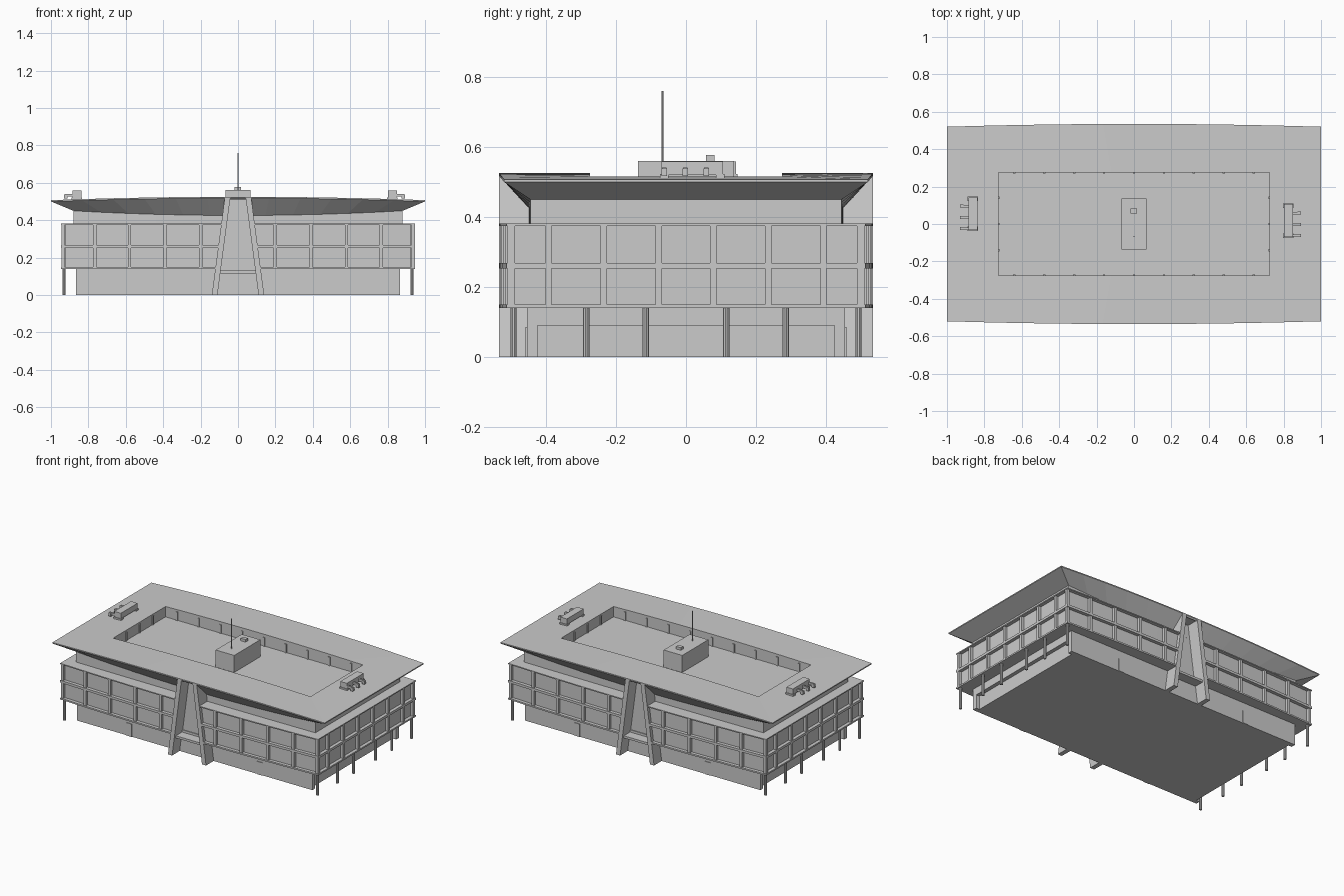
import bpy, bmesh

if "Cube" in bpy.data.objects:
    bpy.data.objects.remove(bpy.data.objects["Cube"])


def make(name, verts, faces):
    me = bpy.data.meshes.new(name)
    bm = bmesh.new()
    vs = [bm.verts.new(v) for v in verts]
    for f in faces:
        bm.faces.new([vs[i] for i in f])
    bmesh.ops.recalc_face_normals(bm, faces=bm.faces)
    bm.to_mesh(me)
    bm.free()
    ob = bpy.data.objects.new(name, me)
    bpy.context.collection.objects.link(ob)
    return ob


def loft(name, rings):
    """Skin matching closed rings and cap both ends."""
    n = len(rings[0])
    verts = [p for r in rings for p in r]
    faces = [(k*n + i, k*n + (i+1) % n, (k+1)*n + (i+1) % n, (k+1)*n + i)
             for k in range(len(rings)-1) for i in range(n)]
    faces += [tuple(range(n)), tuple(range((len(rings)-1)*n, len(rings)*n))]
    return make(name, verts, faces)


def box(name, x0, x1, y0, y1, z0, z1):
    return loft(name, [[(x0, y0, z), (x1, y0, z), (x1, y1, z), (x0, y1, z)] for z in (z0, z1)])


def rod(name, p, r, z0, z1, seg=10):
    bpy.ops.mesh.primitive_cylinder_add(vertices=seg, radius=r, depth=z1-z0,
                                        location=(p[0], p[1], (z0+z1)/2))
    bpy.context.object.name = name


def fin_outer(z):
    return 0.14 - 0.133*z


def facade_y(x):
    return 0.535 - 0.022*(x/0.947)**2


def storey_ring(z, d):
    """Bowed floor outline, inset by d, notched at the entrance fins."""
    X, w = 0.947 - d, fin_outer(z) - 0.015
    half = [(X - (X-w)*i/5, facade_y(X - (X-w)*i/5) - d) for i in range(6)] + [(w, 0.45)]
    back = half + [(-x, y) for x, y in reversed(half)]
    return [(x, y, z) for x, y in back] + [(-x, -y, z) for x, y in back]


# Ground floor with recessed side openings
box("ground_floor", -0.84, 0.84, -0.455, 0.455, 0, 0.145)
for s in (-1, 1):
    xa, xb = sorted((s*0.84, s*0.865))
    box("side_lintel", xa, xb, -0.455, 0.455, 0.09, 0.145)
    for t in (-1, 1):
        ya, yb = sorted((t*0.425, t*0.455))
        box("side_pier", xa, xb, ya, yb, 0, 0.09)
        da, db = sorted((t*0.455, t*0.459))
        box("ground_door", s*0.48-0.02, s*0.48+0.02, da, db, 0, 0.085)

# Office floors: slabs and recessed glazing
for z0, z1 in ((0.14, 0.15), (0.252, 0.268), (0.374, 0.381)):
    loft("floor_slab", [storey_ring(z0, 0), storey_ring(z1, 0)])
for z0, z1 in ((0.15, 0.252), (0.268, 0.374)):
    loft("glazing", [storey_ring(z0, 0.022), storey_ring(z1, 0.022)])
    for s in (-1, 1):
        for x in (0.2, 0.39, 0.58, 0.765, 0.936):
            for t in (-1, 1):
                y = facade_y(x)
                ya, yb = sorted((t*(y-0.025), t*(y-0.004)))
                box("front_mullion", s*x-0.009, s*x+0.009, ya, yb, z0, z1)
        xa, xb = sorted((s*0.92, s*0.943))
        for y in (-0.393, -0.235, -0.078, 0.078, 0.235, 0.393):
            box("side_mullion", xa, xb, y-0.009, y+0.009, z0, z1)

# Columns under the side overhangs
for s in (-1, 1):
    for y in (-0.493, -0.285, -0.115, 0.115, 0.285, 0.493):
        rod("column", (s*0.93, y), 0.009, 0, 0.142)


# Roof and set-back storey
def roof_z(x):
    return 0.525 - 0.018*x*x


def roof_ring(X, Y, bow, zf):
    T = [1 - i/6 for i in range(13)]
    side = [(X*t, Y + bow*(1-t*t), zf(X*t)) for t in T]
    return side + [(-x, -y, z) for x, y, z in side]


roof = loft("roof", [
    roof_ring(0.88, 0.445, 0.005, lambda x: 0.375),
    roof_ring(0.88, 0.445, 0.005, lambda x: 0.425 + 0.025*(x/0.88)**2),
    roof_ring(1.0, 0.52, 0.015, lambda x: roof_z(x) - 0.007),
    roof_ring(1.0, 0.52, 0.015, roof_z),
    roof_ring(0.725, 0.275, 0, roof_z),
    roof_ring(0.725, 0.275, 0, lambda x: 0.447)])

# Entrance bays: tapered fins, canopy, and the slot cut up into the eaves
for t in (-1, 1):
    ya, yb = sorted((t*0.45, t*0.527))
    cut = box("slot_cutter", -0.06, 0.06, ya, yb, 0.38, 0.514)
    cut.hide_render = True
    cut.hide_viewport = True
    m = roof.modifiers.new("slot", "BOOLEAN")
    m.operation, m.object, m.solver = "DIFFERENCE", cut, "EXACT"
    ya, yb = sorted((t*0.44, t*0.535))
    for s in (-1, 1):
        top = 0.523
        prof = [(s*fin_outer(0), 0), (s*(fin_outer(0)-0.03), 0),
                (s*(fin_outer(top)-0.03), top), (s*fin_outer(top), top)]
        loft("entrance_fin", [[(x, y, z) for x, z in prof] for y in (ya, yb)])
    ca, cb = sorted((t*0.44, t*0.52))
    box("entrance_canopy", -0.1, 0.1, ca, cb, 0.115, 0.13)

# Roof well window posts
for t in (-1, 1):
    for i in range(-4, 5):
        y = t*0.273
        box("well_post", i*0.16-0.006, i*0.16+0.006, y-0.004, y+0.004, 0.447, 0.505)
    for y in (-0.14, 0, 0.14):
        box("well_post", t*0.723-0.004, t*0.723+0.004, y-0.006, y+0.006, 0.447, 0.505)

# Penthouse, vent and mast
box("penthouse", -0.068, 0.068, -0.137, 0.137, 0.445, 0.56)
box("penthouse_vent", -0.02, 0.015, 0.057, 0.082, 0.56, 0.577)
rod("mast", (0, -0.067), 0.0025, 0.55, 0.76, 8)

# Rooftop air units with three ducts each
for s, yc, x in ((1, 0.018, 0.825), (-1, 0.055, 0.862)):
    box("air_unit", s*x-0.024, s*x+0.024, yc-0.088, yc+0.088, 0.52, 0.558)
    for k in (-1, 1):
        box("unit_skid", s*x-0.028, s*x+0.028, yc+k*0.08-0.012, yc+k*0.08+0.012, 0.506, 0.522)
    for k in (-1, 0, 1):
        y = yc - 0.02 + k*0.06
        xa, xb = sorted((s*(x+0.02), s*(x+0.062)))
        box("duct", xa, xb, y-0.006, y+0.006, 0.527, 0.541)
        xa, xb = sorted((s*(x+0.05), s*(x+0.068)))
        box("duct_elbow", xa, xb, y-0.008, y+0.008, 0.516, 0.538)
